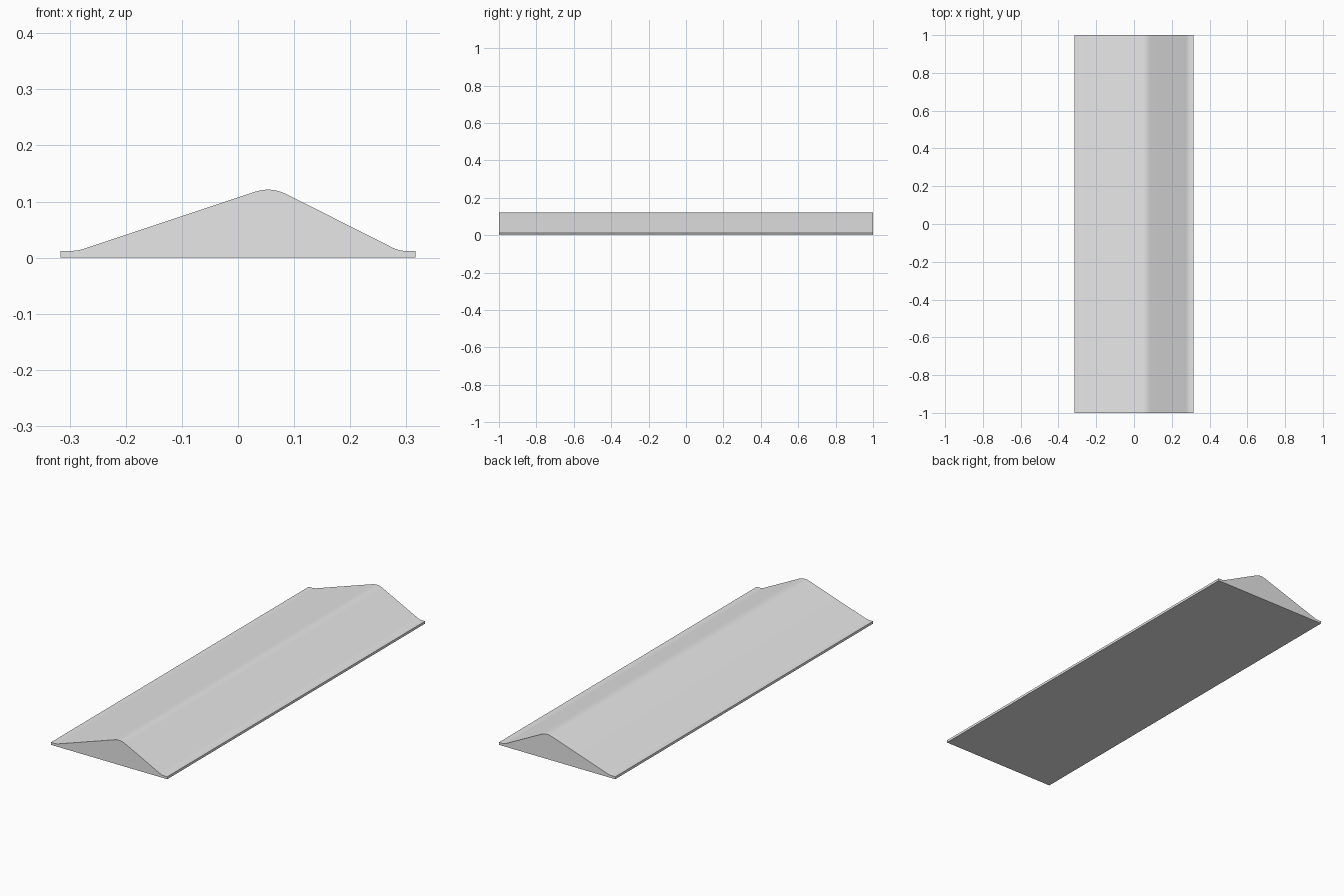
import bpy
import bmesh
from mathutils import Vector

cube = bpy.data.objects.get("Cube")
if cube:
    bpy.data.objects.remove(cube, do_unlink=True)

LENGTH, HALF_WIDTH, LIP = 2.0, 0.316, 0.012


def material(name, colour):
    mat = bpy.data.materials.new(name)
    mat.use_nodes = True
    mat.diffuse_color = colour
    mat.node_tree.nodes["Principled BSDF"].inputs["Base Color"].default_value = colour
    return mat


def rounded(points, steps=6):
    """Replace each corner with a smooth curve starting 'reach' away from it."""
    result = []
    for i, (x, z, reach) in enumerate(points):
        corner = Vector((x, 0, z))
        if not reach:
            result.append(corner)
            continue
        ends = []
        for other in (points[i - 1], points[(i + 1) % len(points)]):
            direction = Vector((other[0], 0, other[1])) - corner
            ends.append(corner + direction.normalized() * reach)
        for s in range(steps + 1):
            t = s / steps
            result.append(ends[0] * (1 - t) ** 2 + corner * 2 * t * (1 - t) + ends[1] * t ** 2)
    return result


# Cross-section: x, z, corner rounding
profile = rounded([
    (-HALF_WIDTH, 0, 0),
    (HALF_WIDTH, 0, 0),
    (HALF_WIDTH, LIP, 0),
    (0.287, LIP, 0.013),
    (0.059, 0.127, 0.031),
    (-0.286, LIP, 0.013),
    (-HALF_WIDTH, LIP, 0),
])

# Ramp strip: cross-section extruded along its length
bm = bmesh.new()
end_face = bm.faces.new([bm.verts.new(p + Vector((0, -LENGTH / 2, 0))) for p in profile])
extruded = bmesh.ops.extrude_face_region(bm, geom=[end_face], use_keep_orig=True)
moved = [g for g in extruded["geom"] if isinstance(g, bmesh.types.BMVert)]
bmesh.ops.translate(bm, verts=moved, vec=(0, LENGTH, 0))
bmesh.ops.recalc_face_normals(bm, faces=bm.faces)
mesh = bpy.data.meshes.new("ramp_strip")
bm.to_mesh(mesh)
bm.free()

strip = bpy.data.objects.new("ramp_strip", mesh)
bpy.context.collection.objects.link(strip)
mesh.materials.append(material("light grey", (0.8, 0.8, 0.8, 1)))

# Smooth over the curves, sharp at the lips and ends
bpy.ops.object.select_all(action="DESELECT")
strip.select_set(True)
bpy.context.view_layer.objects.active = strip
bpy.ops.object.shade_smooth_by_angle()
